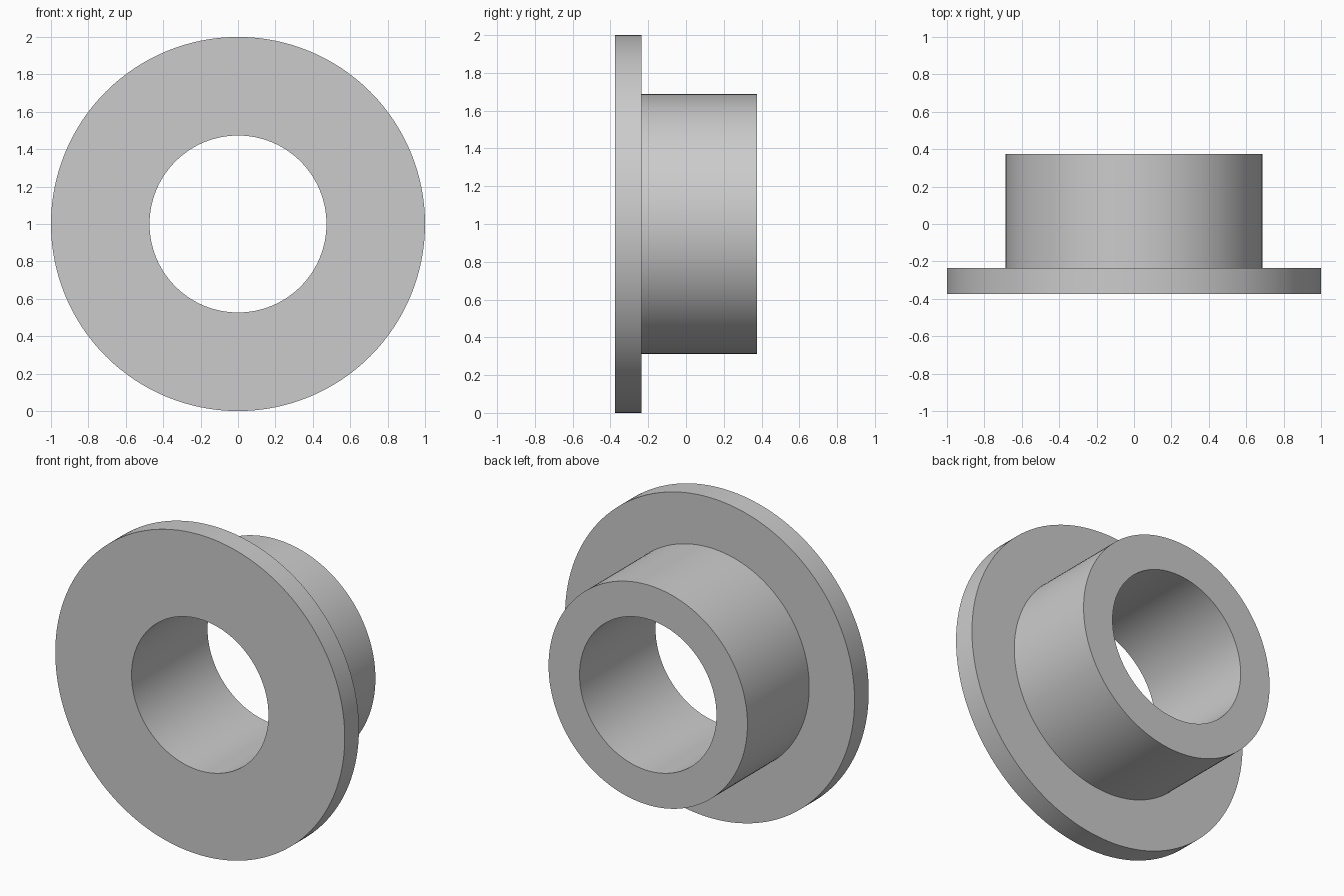
import bpy
import bmesh
from math import pi, radians
from mathutils import Matrix, Vector

if "Cube" in bpy.data.objects:
    bpy.data.objects.remove(bpy.data.objects["Cube"], do_unlink=True)

# Main dimensions
FLANGE_R, SLEEVE_R, BORE_R = 1.0, 0.687, 0.473
FRONT, STEP, BACK = -0.375, -0.235, 0.375
SEGMENTS = 128

# Plain grey material
grey = bpy.data.materials.new("plain_grey")
grey.use_nodes = True
colour = (0.6, 0.6, 0.6, 1)
grey.diffuse_color = colour
grey.node_tree.nodes["Principled BSDF"].inputs["Base Color"].default_value = colour

# Closed cross-section as (radius, y): bore, flange, step, sleeve
profile = [(BORE_R, FRONT), (FLANGE_R, FRONT), (FLANGE_R, STEP),
           (SLEEVE_R, STEP), (SLEEVE_R, BACK), (BORE_R, BACK)]

# Spin the section around the y axis
bm = bmesh.new()
verts = [bm.verts.new((r, y, 0)) for r, y in profile]
edges = [bm.edges.new((v, verts[i - 1])) for i, v in enumerate(verts)]
bmesh.ops.spin(bm, geom=verts + edges, cent=(0, 0, 0), axis=(0, 1, 0),
               angle=2 * pi, steps=SEGMENTS, use_merge=True)
bmesh.ops.remove_doubles(bm, verts=bm.verts[:], dist=0.0001)
bmesh.ops.recalc_face_normals(bm, faces=bm.faces[:])
bmesh.ops.transform(bm, matrix=Matrix.Translation(Vector((0, 0, FLANGE_R))),
                    verts=bm.verts[:])

mesh = bpy.data.meshes.new("flanged_bushing")
bm.to_mesh(mesh)
bm.free()
mesh.materials.append(grey)
bushing = bpy.data.objects.new("flanged_bushing", mesh)
bpy.context.collection.objects.link(bushing)

# Smooth round walls, crisp rims
bpy.ops.object.select_all(action="DESELECT")
bushing.select_set(True)
bpy.context.view_layer.objects.active = bushing
bpy.ops.object.shade_smooth_by_angle(angle=radians(30))
